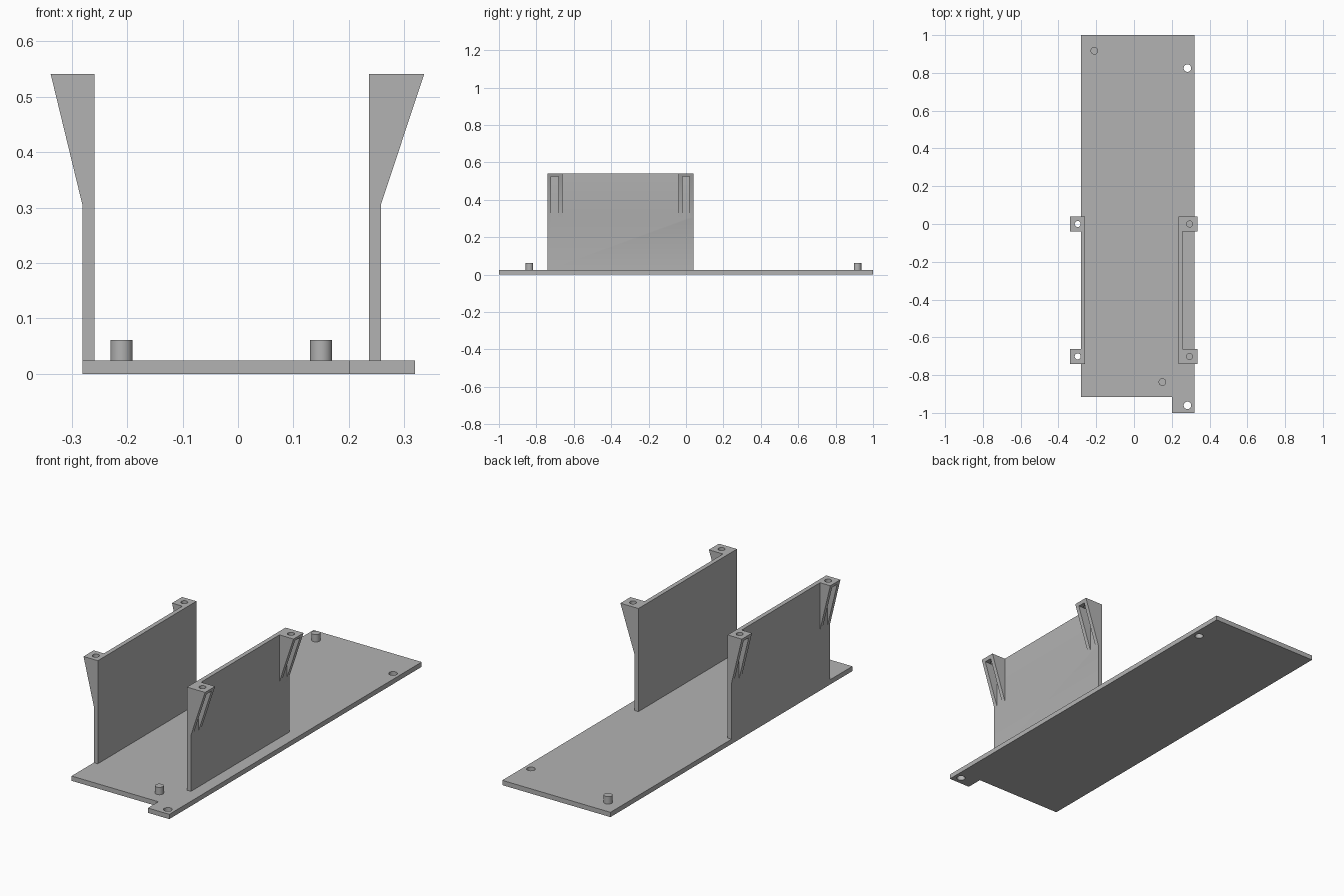
import bpy, bmesh
from mathutils import Vector

cube = bpy.data.objects.get("Cube")
if cube:
    bpy.data.objects.remove(cube)

grey = bpy.data.materials.new("plain grey")
grey.use_nodes = True
GREY = (0.45, 0.45, 0.45, 1)
grey.diffuse_color = GREY
grey.node_tree.nodes["Principled BSDF"].inputs["Base Color"].default_value = GREY

PLATE_TOP, WALL_TOP, WEDGE_FOOT = 0.024, 0.541, 0.306
WALL_FRONT, WALL_BACK = -0.741, 0.04
BRACKET, SLOT = 0.08, 0.04


def prism(name, points, direction):
    """Extrude a flat outline into a solid."""
    bm = bmesh.new()
    face = bm.faces.new([bm.verts.new(p) for p in points])
    new = bmesh.ops.extrude_face_region(bm, geom=[face])["geom"]
    bmesh.ops.translate(bm, vec=Vector(direction),
                        verts=[v for v in new if isinstance(v, bmesh.types.BMVert)])
    bmesh.ops.recalc_face_normals(bm, faces=bm.faces)
    mesh = bpy.data.meshes.new(name)
    bm.to_mesh(mesh)
    bm.free()
    mesh.materials.append(grey)
    obj = bpy.data.objects.new(name, mesh)
    bpy.context.collection.objects.link(obj)
    return obj


def box(name, x0, x1, y0, y1, z0, z1):
    return prism(name, [(x0, y0, z0), (x1, y0, z0), (x1, y1, z0), (x0, y1, z0)],
                 (0, 0, z1 - z0))


def cylinder(name, x, y, radius, z0, z1):
    bpy.ops.mesh.primitive_cylinder_add(vertices=32, radius=radius, depth=z1 - z0,
                                        location=(x, y, (z0 + z1) / 2))
    obj = bpy.context.object
    obj.name = name
    obj.data.materials.append(grey)
    return obj


def cut(target, cutters):
    """Subtract the cutters, then discard them."""
    for cutter in cutters:
        cutter.hide_render = True
        mod = target.modifiers.new("cut", 'BOOLEAN')
        mod.operation, mod.solver, mod.object = 'DIFFERENCE', 'EXACT', cutter
        bpy.ops.object.select_all(action='DESELECT')
        bpy.context.view_layer.objects.active = target
        target.select_set(True)
        bpy.ops.object.modifier_apply(modifier=mod.name)
        bpy.data.objects.remove(cutter)


def smooth(obj):
    bpy.ops.object.select_all(action='DESELECT')
    bpy.context.view_layer.objects.active = obj
    obj.select_set(True)
    bpy.ops.object.shade_smooth_by_angle()


# Base plate with a corner tab and two screw holes
outline = [(-0.281, -0.917), (0.2, -0.917), (0.2, -1), (0.319, -1), (0.319, 1), (-0.281, 1)]
plate = prism("base_plate", [(x, y, 0) for x, y in outline], (0, 0, PLATE_TOP))
cut(plate, [cylinder("hole_cutter", 0.283, y, 0.02, -0.1, 0.1) for y in (-0.96, 0.825)])
smooth(plate)

# Locating pins
for name, x, y in (("front_pin", 0.15, -0.837), ("back_pin", -0.21, 0.917)):
    smooth(cylinder(name, x, y, 0.02, PLATE_TOP, 0.061))


# Side walls, each with two flared screw brackets at the top
def side_wall(name, inner, outer, flare, hole_x):
    side = 1 if outer > inner else -1
    profile = [(inner, PLATE_TOP), (outer, PLATE_TOP), (outer, WEDGE_FOOT),
               (flare, WALL_TOP), (inner, WALL_TOP)]
    wall = prism(name, [(x, WALL_FRONT, z) for x, z in profile],
                 (0, WALL_BACK - WALL_FRONT, 0))
    far = flare + side * 0.1
    # Clear the flare between the brackets
    cutters = [box("gap_cutter", outer, far, WALL_FRONT + BRACKET, WALL_BACK - BRACKET,
                   WEDGE_FOOT, WALL_TOP + 0.1)]
    # Open a nut slot in each bracket and a screw hole above it
    for y in (WALL_FRONT + BRACKET / 2, WALL_BACK - BRACKET / 2):
        cutters.append(box("slot_cutter", outer, far, y - SLOT / 2, y + SLOT / 2,
                           WEDGE_FOOT, 0.524))
        cutters.append(cylinder("screw_cutter", hole_x, y, 0.016, 0.515, 0.6))
    cut(wall, cutters)
    smooth(wall)


side_wall("left_wall", 0.236, 0.258, 0.336, 0.294)
side_wall("right_wall", -0.259, -0.281, -0.338, -0.298)
